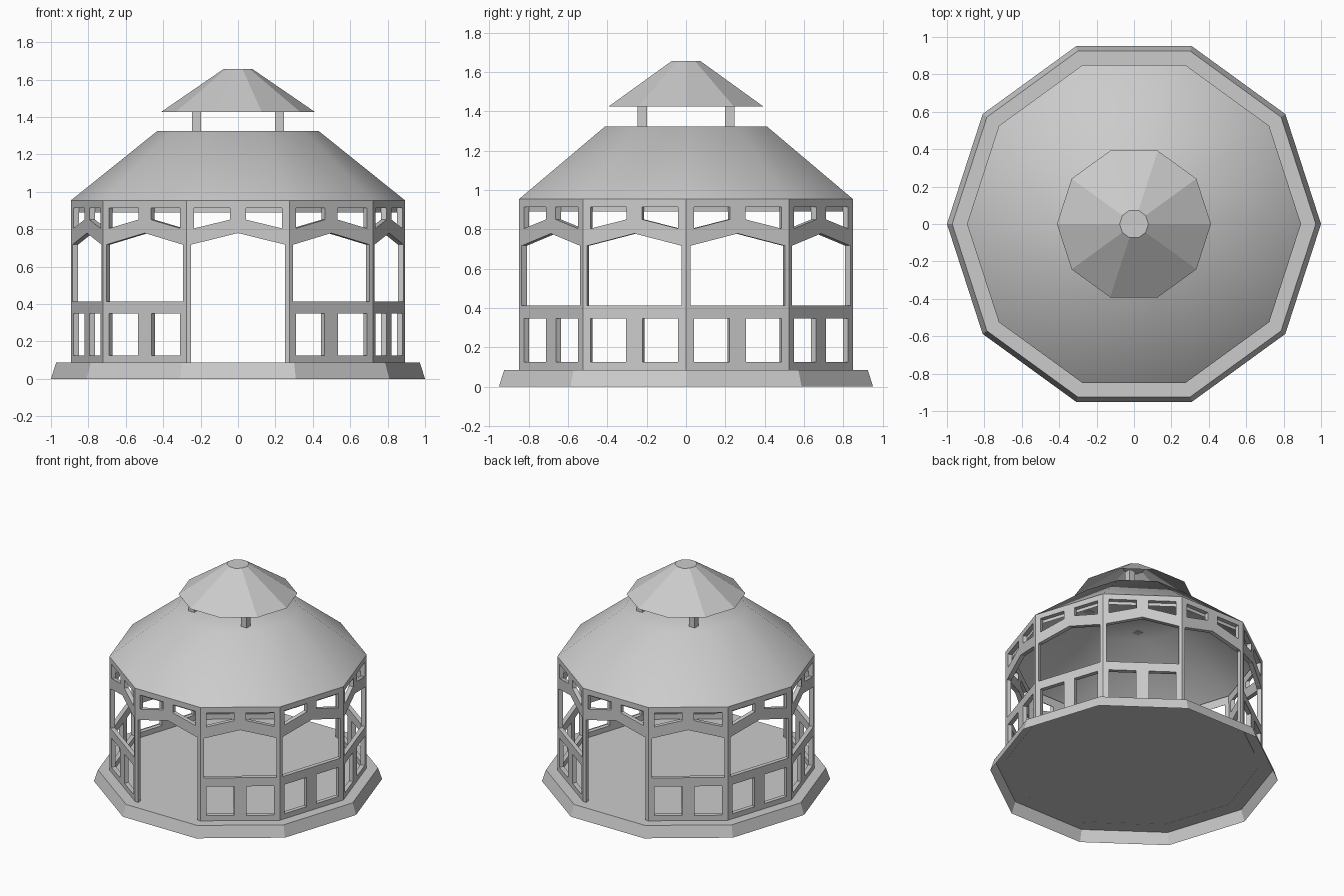
import bpy, bmesh, math
from mathutils import Matrix

if "Cube" in bpy.data.objects:
    bpy.data.objects.remove(bpy.data.objects["Cube"])

N = 10                                   # ten-sided plan, corners on the x axis
R = 0.893                                # wall corner radius
APO = R * math.cos(math.pi / N)          # distance to the wall face
HALF = R * math.sin(math.pi / N)         # half width of one bay
T = 0.032                                # wall thickness
INNER = HALF * (APO - T) / APO           # mitred half width inside


def finish(name, bm, smooth=False):
    for f in bm.faces:
        f.smooth = smooth
    me = bpy.data.meshes.new(name)
    bm.to_mesh(me)
    bm.free()
    ob = bpy.data.objects.new(name, me)
    bpy.context.collection.objects.link(ob)
    return ob


def lathe(name, profile, smooth=False, cap=True):
    """Ten-sided sheet from (radius, z) rings, open below, closed on top."""
    bm = bmesh.new()
    rings = [[bm.verts.new((r * math.cos(2 * math.pi * i / N),
                            r * math.sin(2 * math.pi * i / N), z)) for i in range(N)]
             for r, z in profile]
    for a, b in zip(rings, rings[1:]):
        for i in range(N):
            j = (i + 1) % N
            bm.faces.new((a[i], a[j], b[j], b[i]))
    if cap:
        bm.faces.new(rings[-1])
    return finish(name, bm, smooth)


def prism(bm, pts):
    """Extrude a (u, z) outline through the wall of the front bay, mitred at the corners."""
    def inner(u):
        return max(-INNER, min(INNER, u))
    out = [bm.verts.new((u, -APO, z)) for u, z in pts]
    inn = [bm.verts.new((inner(u), -APO + T, z)) for u, z in pts]
    bm.faces.new(out)
    bm.faces.new(inn[::-1])
    n = len(pts)
    for i in range(n):
        j = (i + 1) % n
        bm.faces.new((out[j], out[i], inn[i], inn[j]))


def box(bm, u0, u1, z0, z1):
    prism(bm, [(u0, z0), (u1, z0), (u1, z1), (u0, z1)])


# Floor and roofs are sheets, open on the underside
lathe("floor_base", [(1.0, 0), (0.972, 0.086)])
lathe("main_roof", [(R, 0.954), (0.432, 1.324)], smooth=True)
lathe("cupola_roof", [(0.412, 1.426), (0.077, 1.656)])
# Trim band behind the top of the wall
lathe("eave_band", [(0.857, 0.954), (0.857, 0.89)], cap=False)

# Short posts carrying the upper roof
bm = bmesh.new()
for sx in (-1, 1):
    for sy in (-1, 1):
        bmesh.ops.create_cube(bm, size=1, matrix=Matrix.Translation((sx * 0.222, sy * 0.222, 1.385))
                              @ Matrix.Diagonal((0.048, 0.048, 0.13, 1)))
finish("cupola_posts", bm)

# Wall bays; the front and back ones are doorways
Z0, ZTOP = 0.085, 0.954
for k in range(N):
    door = k in (0, N // 2)
    bm = bmesh.new()
    for s in (-1, 1):
        box(bm, *sorted((s * HALF, s * 0.252)), Z0, ZTOP)           # corner post
        box(bm, *sorted((s * 0.252, s * 0.234)), 0.72, 0.913)       # frieze stile
        if not door:
            box(bm, *sorted((s * 0.252, s * 0.234)), 0.125, 0.348)  # railing stile
    box(bm, -0.252, 0.252, 0.913, ZTOP)                             # top beam
    box(bm, -0.042, 0.042, 0.84, 0.913)                             # king block
    prism(bm, [(-0.252, 0.717), (0, 0.779), (0.252, 0.717),
               (0.252, 0.8), (0, 0.861), (-0.252, 0.8)])            # chevron brace
    if not door:
        box(bm, -0.252, 0.252, Z0, 0.125)                           # bottom rail
        box(bm, -0.252, 0.252, 0.348, 0.414)                        # hand rail
        box(bm, -0.044, 0.044, 0.125, 0.348)                        # middle stile
    bmesh.ops.recalc_face_normals(bm, faces=bm.faces)
    bm.transform(Matrix.Rotation(2 * math.pi * k / N, 4, 'Z'))
    finish(("doorway_bay_" if door else "railing_bay_") + str(k), bm)
